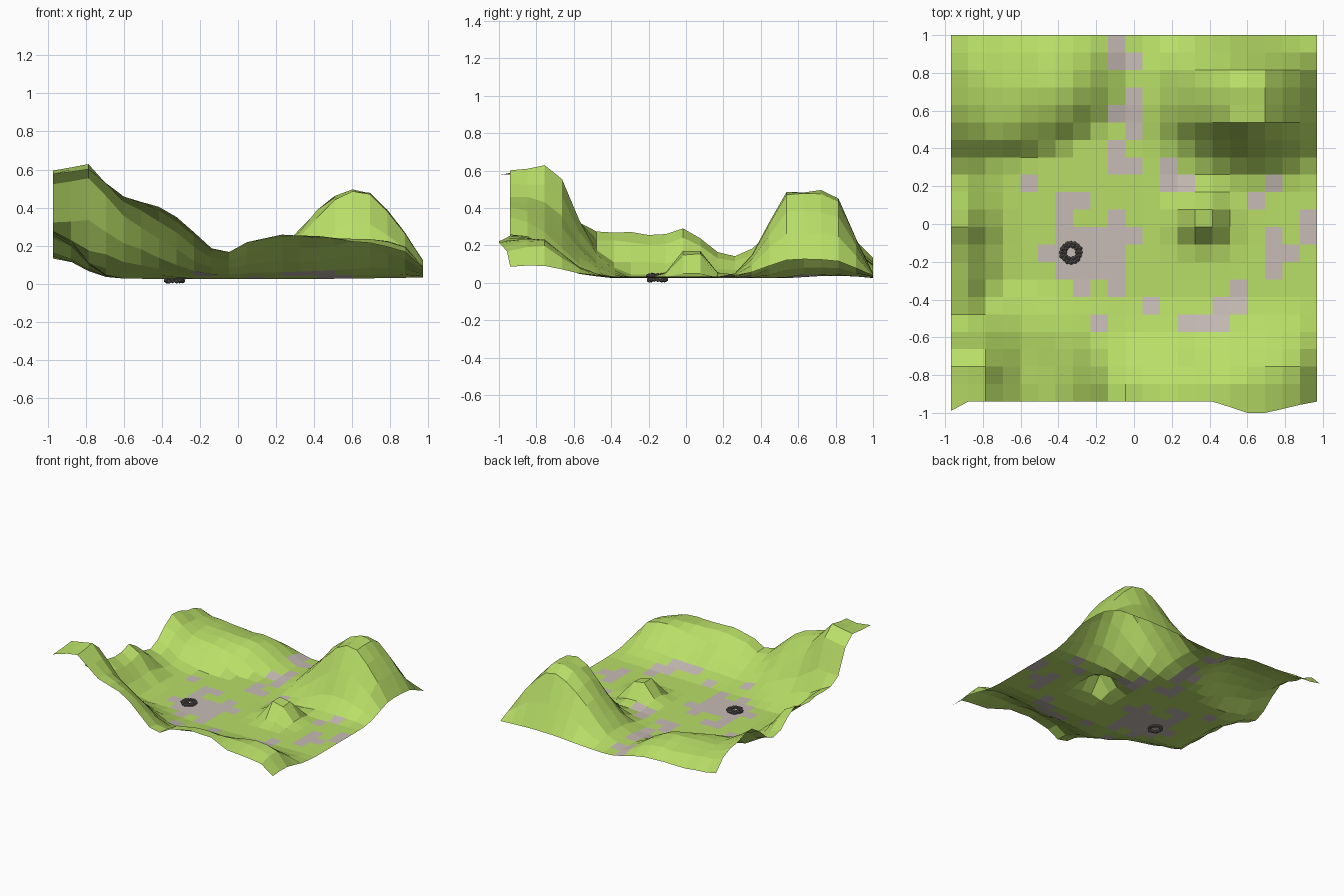
import bpy
import bmesh
import math
import random

random.seed(4)
if "Cube" in bpy.data.objects:
    bpy.data.objects.remove(bpy.data.objects["Cube"])

CELLS = 21
HALF = 0.97
STEP = 2 * HALF / CELLS
FRONT = -0.94


def make_material(name, red, green, blue):
    material = bpy.data.materials.new(name)
    material.use_nodes = True
    colour = (red, green, blue, 1)
    material.diffuse_color = colour
    shader = next(n for n in material.node_tree.nodes if n.type == "BSDF_PRINCIPLED")
    shader.inputs["Base Color"].default_value = colour
    return material


def profile(value, *points):
    """Straight-line interpolation through (position, height) points."""
    if value <= points[0][0]:
        return points[0][1]
    for (a, low), (b, high) in zip(points, points[1:]):
        if value <= b:
            return low + (high - low) * (value - a) / (b - a)
    return points[-1][1]


# Landscape features, each a height above the valley floor
def front_rim(x, y):
    crest = profile(x, (-0.97, 0.57), (-0.79, 0.6), (-0.7, 0.53), (-0.6, 0.45),
                    (-0.42, 0.38), (-0.33, 0.33), (-0.15, 0.17), (-0.05, 0.14), (0.05, 0.2),
                    (0.23, 0.24), (0.6, 0.21), (0.75, 0.21), (0.88, 0.16), (0.97, 0.06))
    steep = profile(y, (-0.94, 0.96), (-0.85, 0.96), (-0.76, 1), (-0.67, 0.9), (-0.58, 0.54),
                    (-0.48, 0.25), (-0.3, 0))
    gentle = profile(y, (-0.94, 1), (-0.85, 0.94), (-0.76, 0.7), (-0.67, 0.4),
                     (-0.58, 0.17), (-0.4, 0))
    rounded = profile(y, (-0.94, 0.86), (-0.85, 0.98), (-0.76, 1), (-0.67, 0.64),
                      (-0.58, 0.3), (-0.48, 0.1), (-0.4, 0))
    west = profile(x, (-0.75, 1), (-0.2, 0))
    east = profile(x, (0.35, 0), (0.7, 1))
    return crest * (steep * west + rounded * east + gentle * (1 - west - east))


def west_wall(x, y):
    crest = profile(y, (-0.6, 0.26), (-0.4, 0.24), (-0.11, 0.22), (-0.02, 0.26),
                    (0.07, 0.21), (0.16, 0.13), (0.25, 0.1), (0.34, 0.13),
                    (0.5, 0.29), (0.65, 0.27), (0.9, 0.18), (1, 0.1))
    return crest * profile(x, (-0.97, 1), (-0.88, 0.8), (-0.78, 0.32), (-0.68, 0.03), (-0.6, 0))


def back_ridge(x, y):
    crest = profile(x, (-0.97, 0.24), (-0.88, 0.2), (-0.7, 0.17), (-0.35, 0.16),
                    (-0.2, 0.11), (-0.1, 0.03), (0, 0))
    foot = profile(x, (-0.97, 0.3), (-0.7, 0.32), (-0.4, 0.4), (-0.15, 0.55))
    back = profile(y, (0.75, 1), (0.9, 0.85), (1, 0.42))
    return crest * back * profile(y - foot, (0, 0), (0.1, 0.58), (0.2, 0.93), (0.3, 1))


def peak(x, y):
    # The west flank slants, so its foot lies farther out toward the back
    slant = profile(y, (0.3, 0.13), (0.45, 0.07), (0.62, 0)) * profile(x, (0.4, 1), (0.6, 0))
    across = profile(x - slant, (0, 0), (0.14, 0.13), (0.23, 0.33), (0.33, 0.57), (0.42, 0.78),
                     (0.51, 0.94), (0.6, 1), (0.7, 0.96), (0.8, 0.73), (0.88, 0.5), (0.97, 0.2))
    along = profile(y, (0.24, 0), (0.35, 0.25), (0.44, 0.61), (0.54, 0.99), (0.72, 1),
                    (0.82, 0.9), (0.91, 0.46), (1, 0.05))
    return 0.463 * across * along


def mound(x, y):
    return min(0.145, 0.2 * math.exp(-((x - 0.36) ** 2 + (y - 0.03) ** 2) / 0.011))


def ground_height(x, y):
    rise = max(feature(x, y) for feature in (front_rim, west_wall, back_ridge, peak, mound))
    roughness = min(rise * 0.05, 0.008)
    return 0.024 + 0.01 * x * x + rise + random.uniform(-roughness, roughness)


# Worn ground as strips of cells: (first column, last column, first row, last row)
winding_path = [(9, 9, 19, 20), (10, 10, 19, 19), (10, 10, 15, 17), (9, 9, 16, 16),
                (9, 9, 13, 14), (10, 10, 13, 13), (12, 12, 12, 13), (13, 13, 12, 12)]
clearing = [(6, 6, 7, 11), (7, 7, 6, 9), (7, 7, 11, 11), (8, 8, 7, 9), (9, 9, 6, 10),
            (10, 10, 9, 9), (5, 5, 8, 8), (4, 4, 12, 12)]
east_patches = [(18, 18, 12, 12), (17, 17, 11, 11), (20, 20, 9, 10), (18, 18, 7, 9),
                (19, 19, 8, 8), (16, 16, 5, 6), (15, 15, 4, 5), (13, 14, 4, 4),
                (11, 11, 5, 5), (8, 8, 4, 4)]


def is_worn(column, row):
    return any(left <= column <= right and front <= row <= back
               for strips in (winding_path, clearing, east_patches)
               for left, right, front, back in strips)


grass = make_material("grass green", 0.48, 0.73, 0.135)
dirt = make_material("path grey", 0.57, 0.5, 0.465)
rock = make_material("dark stone", 0.14, 0.13, 0.125)


def finish_object(bm, name, *materials):
    mesh = bpy.data.meshes.new(name)
    bm.to_mesh(mesh)
    bm.free()
    for material in materials:
        mesh.materials.append(material)
    bpy.context.collection.objects.link(bpy.data.objects.new(name, mesh))


# Terrain sheet
bm = bmesh.new()
rows = []
for j in range(CELLS + 1):
    row = []
    for i in range(CELLS + 1):
        x = -HALF + i * STEP
        y = FRONT + j * STEP
        z = ground_height(x, y)
        if j == 0:  # overhanging lip of the front edge
            y += profile(x, (-0.97, -0.05), (-0.88, 0), (0.42, 0), (0.6, -0.06),
                         (0.7, -0.06), (0.95, 0))
        row.append(bm.verts.new((x, y, z)))
    rows.append(row)
for j in range(CELLS):
    for i in range(CELLS):
        face = bm.faces.new((rows[j][i], rows[j][i + 1], rows[j + 1][i + 1], rows[j + 1][i]))
        face.material_index = int(is_worn(i, j))
finish_object(bm, "terrain", grass, dirt)

# Two stacked rings of small stones
bm = bmesh.new()
for count, ring, height, size in ((14, 0.046, 0.015, 0.013), (16, 0.05, 0.036, 0.014),
                                  (10, 0.034, 0.042, 0.012)):
    for k in range(count):
        angle = 2 * math.pi * k / count
        reach = ring + random.uniform(-0.003, 0.003)
        stone = bmesh.ops.create_icosphere(bm, subdivisions=1, radius=size)["verts"]
        centre = (-0.333 + reach * math.cos(angle), -0.15 + reach * math.sin(angle),
                  height + random.uniform(-0.002, 0.003))
        bmesh.ops.translate(bm, verts=stone, vec=centre)
lowest = min(v.co.z for v in bm.verts)
bmesh.ops.translate(bm, verts=bm.verts[:], vec=(0, 0, -lowest))
finish_object(bm, "stone_ring", rock)
